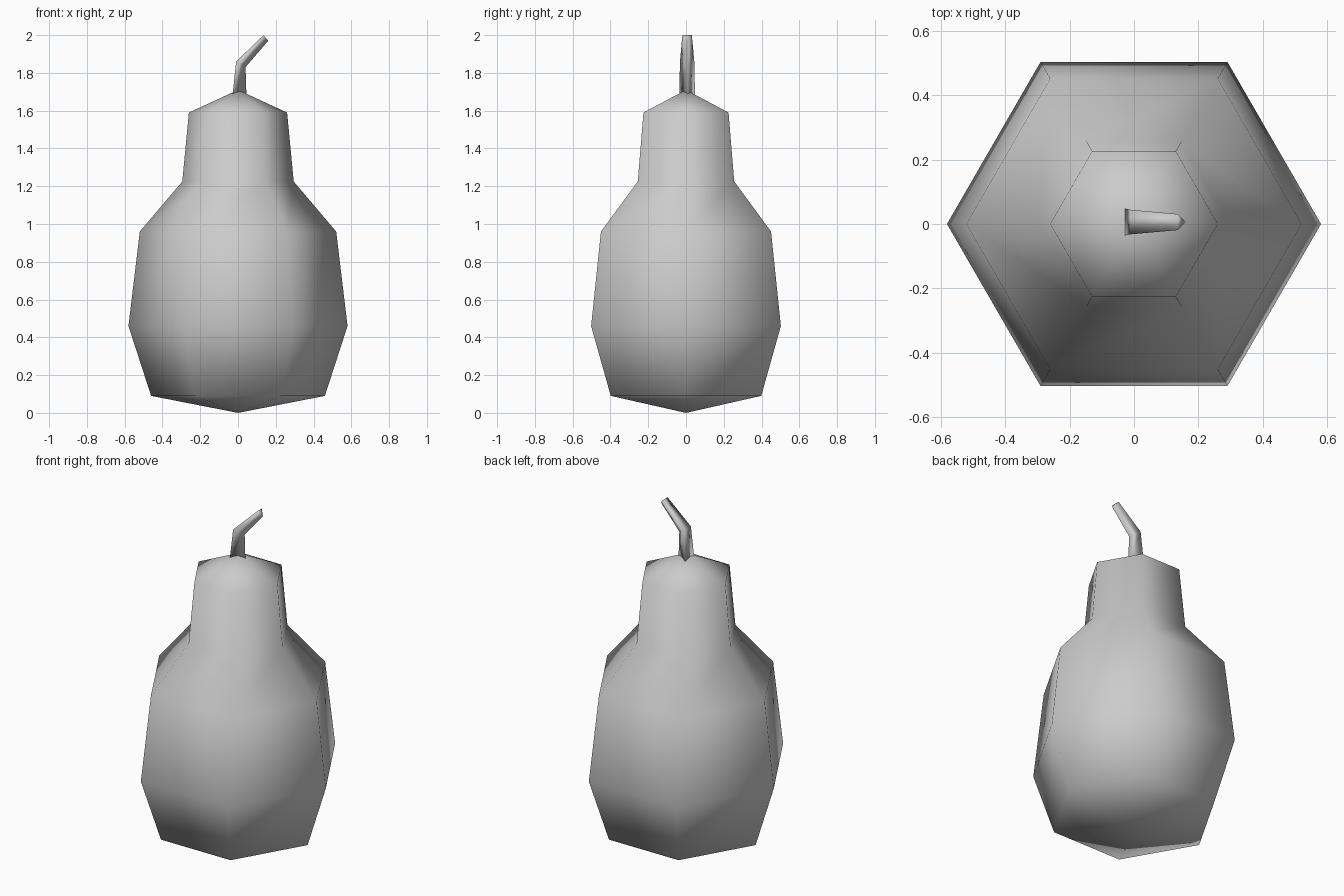
import bpy
import bmesh
from math import cos, sin, tau
from mathutils import Vector

cube = bpy.data.objects.get("Cube")
if cube:
    bpy.data.objects.remove(cube, do_unlink=True)

# One plain grey for the whole fruit
grey = bpy.data.materials.new("plain_grey")
grey.use_nodes = True
colour = (0.6, 0.6, 0.6, 1)
grey.diffuse_color = colour
grey.node_tree.nodes["Principled BSDF"].inputs["Base Color"].default_value = colour


def loft(name, rings, bottom=None, top=None):
    """Skin a stack of rings; each end closes to a point or a flat cap."""
    bm = bmesh.new()
    loops = [[bm.verts.new(p) for p in ring] for ring in rings]
    n = len(loops[0])
    for low, high in zip(loops, loops[1:]):
        for i in range(n):
            j = (i + 1) % n
            bm.faces.new((low[i], low[j], high[j], high[i]))
    for loop, tip in ((loops[0], bottom), (loops[-1], top)):
        if tip is None:
            bm.faces.new(loop)
        else:
            apex = bm.verts.new(tip)
            for i in range(n):
                bm.faces.new((loop[i], loop[(i + 1) % n], apex))
    bmesh.ops.recalc_face_normals(bm, faces=bm.faces)
    for face in bm.faces:
        face.smooth = True
    mesh = bpy.data.meshes.new(name)
    bm.to_mesh(mesh)
    bm.free()
    mesh.materials.append(grey)
    obj = bpy.data.objects.new(name, mesh)
    bpy.context.collection.objects.link(obj)
    return obj


# Six-sided pear body: (radius, height), pointed at both ends
profile = [(0.46, 0.09), (0.58, 0.46), (0.52, 0.96), (0.295, 1.225), (0.26, 1.59)]
body_rings = [[Vector((r * cos(tau * i / 6), r * sin(tau * i / 6), z)) for i in range(6)]
              for r, z in profile]
loft("pear_body", body_rings, (0, 0, 0), (0, 0, 1.71))

# Three-sided bent stem: back edge x, z; front edge x, z; half width
stem = [(-0.03, 1.67, 0.045, 1.67, 0.042),
        (-0.01, 1.86, 0.04, 1.83, 0.038),
        (0.135, 2.0, 0.16, 1.97, 0.025)]
stem_rings = [[Vector((bx, 0.006 - w, bz)), Vector((fx, 0.006, fz)), Vector((bx, 0.006 + w, bz))]
              for bx, bz, fx, fz, w in stem]
loft("stem", stem_rings)
